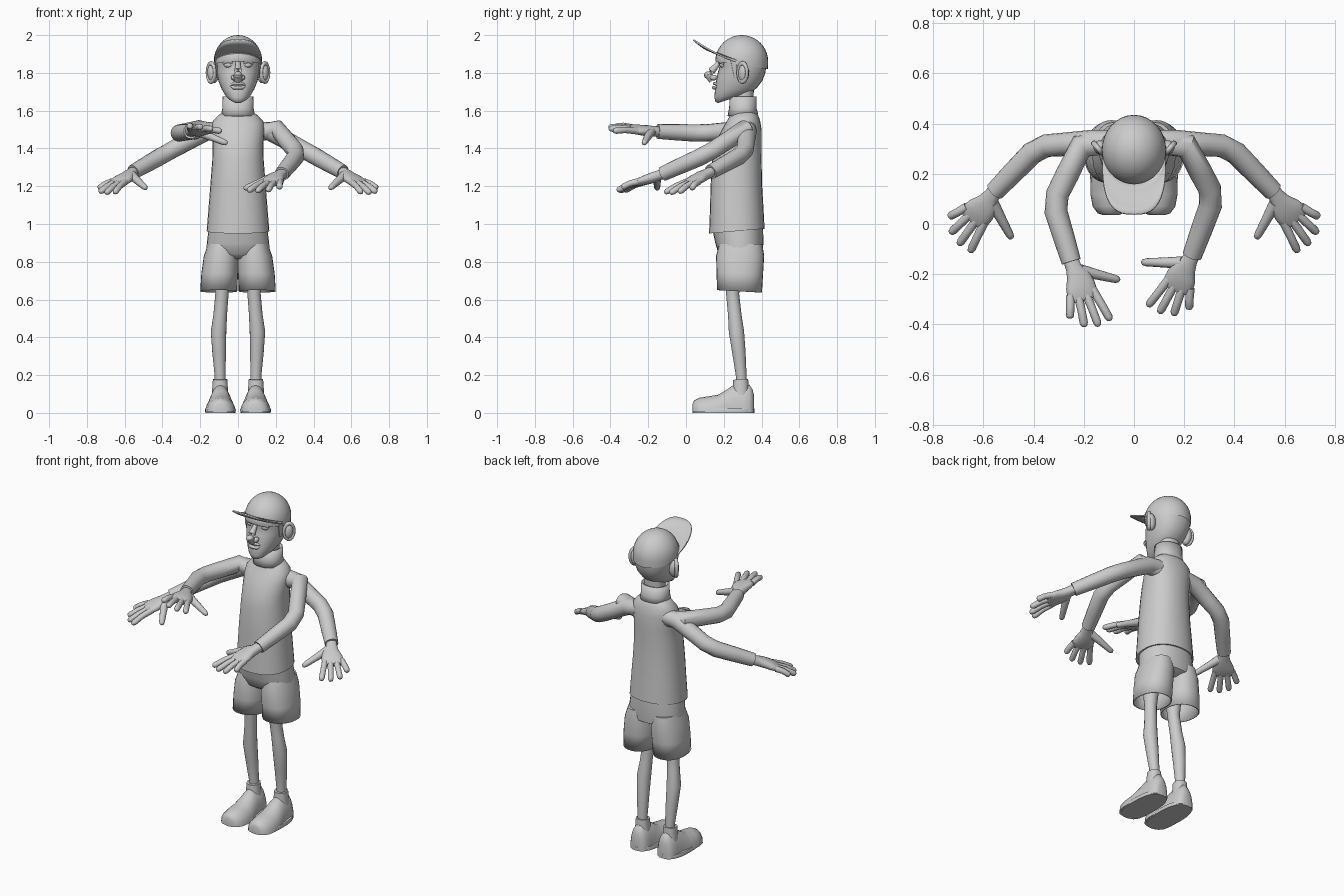
import bpy, bmesh, math
from mathutils import Vector as V

if "Cube" in bpy.data.objects:
    bpy.data.objects.remove(bpy.data.objects["Cube"])


def finish(ob, thick=0, angle=50):
    bpy.ops.object.select_all(action='DESELECT')
    ob.select_set(True)
    bpy.context.view_layer.objects.active = ob
    bpy.ops.object.shade_smooth_by_angle(angle=math.radians(angle))
    if thick:
        m = ob.modifiers.new("thickness", 'SOLIDIFY')
        m.thickness = thick
    return ob


def loft(name, rings, caps=(True, True), closed=True, thick=0, angle=50):
    bm = bmesh.new()
    rows = [[bm.verts.new(p) for p in r] for r in rings]
    n = len(rows[0])
    for a, b in zip(rows, rows[1:]):
        for i in range(n if closed else n - 1):
            j = (i + 1) % n
            bm.faces.new((a[i], a[j], b[j], b[i]))
    if closed and caps[0]:
        bm.faces.new(rows[0][::-1])
    if closed and caps[1]:
        bm.faces.new(rows[-1])
    bmesh.ops.recalc_face_normals(bm, faces=bm.faces)
    me = bpy.data.meshes.new(name)
    bm.to_mesh(me)
    bm.free()
    ob = bpy.data.objects.new(name, me)
    bpy.context.collection.objects.link(ob)
    return finish(ob, thick, angle)


def spow(v, p):
    return math.copysign(abs(v) ** p, v)


# horizontal oval ring: z front, z back, y front, y back, half width, centre x
def oval(zf, zb, y0, y1, hw, cx=0, p=0.9, n=28):
    pts = []
    for i in range(n):
        t = 2 * math.pi * i / n
        c, s = spow(math.cos(t), p), spow(math.sin(t), p)
        pts.append(V((cx + hw * c, (y0 + y1) / 2 + (y1 - y0) / 2 * s, (zf + zb) / 2 + (zb - zf) / 2 * s)))
    return pts


def tube(name, path, radii, n=16, caps=(True, True)):
    path = [V(p) for p in path]
    rings = []
    for i, p in enumerate(path):
        t = (path[min(i + 1, len(path) - 1)] - path[max(i - 1, 0)]).normalized()
        ref = V((0, 0, 1)) if abs(t.z) < 0.85 else V((0, 1, 0))
        a = t.cross(ref).normalized()
        b = a.cross(t)
        rings.append([p + (a * math.cos(k * 2 * math.pi / n) + b * math.sin(k * 2 * math.pi / n)) * radii[i]
                      for k in range(n)])
    return loft(name, rings, caps)


def ball(name, loc, scale, rot=(0, 0, 0)):
    bpy.ops.mesh.primitive_uv_sphere_add(segments=24, ring_count=14, radius=1, location=loc, rotation=rot)
    ob = bpy.context.object
    ob.name = name
    ob.scale = scale
    return finish(ob)


# arm with sleeve, palm, four fingers and thumb
def arm(name, s, root, shoulder, elbow, wrist, aim, roll=0.0):
    root, shoulder, elbow, wrist, aim = map(V, (root, shoulder, elbow, wrist, aim))
    path = [root, shoulder, shoulder.lerp(elbow, .5), elbow.lerp(shoulder, .15), elbow.lerp(wrist, .15),
            elbow.lerp(wrist, .6), wrist]
    tube(name + "_sleeve", path, [.045, .05, .047, .046, .046, .043, .039])
    f = (aim - wrist).normalized()
    l = (V((f.y, -f.x, 0)).normalized() * s - V((0, 0, roll))).normalized()
    nrm = l.cross(f)
    if nrm.z < 0:
        nrm = -nrm

    def at(u, v, w=0):
        return wrist + f * u + l * v + nrm * w
    rings = []
    for u, v, hw, th in ((-.02, 0, .03, .027), (.025, .002, .032, .027), (.06, .01, .047, .028), (.1, .006, .06, .025),
                         (.14, .004, .063, .021), (.162, .006, .052, .013)):
        rings.append([at(u, v + hw * spow(math.cos(k * math.pi / 8), .8), th * spow(math.sin(k * math.pi / 8), .9))
                      for k in range(16)])
    loft(name + "_palm", rings)
    tips = ((.215, -.074), (.265, -.027), (.28, .0285), (.272, .082))
    for i, (u, v) in enumerate(tips):
        b = at(.13, -.045 + .031 * i)
        e = at(u, v, -.004)
        tube(name + "_finger", [b, b.lerp(e, .5) + nrm * .005, b.lerp(e, .88), b.lerp(e, .97), e],
             [.018, .0165, .0165, .012, .005], 12)
    b, e = at(.045, .025), at(.125, .174, -.042)
    tube(name + "_thumb", [b, b.lerp(e, .45), b.lerp(e, .88), b.lerp(e, .97), e], [.025, .02, .016, .012, .005], 12)


for s in (1, -1):
    arm("outer_arm", s, (s * .08, .33, 1.5), (s * .17, .325, 1.49), (s * .38, .31, 1.375),
        (s * .555, .13, 1.275), (s * .725, -.07, 1.165))
arm("inner_right_arm", 1, (.09, .325, 1.48), (.21, .31, 1.5), (.318, .11, 1.37), (.232, -.125, 1.265), (.13, -.36, 1.18))
arm("inner_left_arm", -1, (-.09, .325, 1.48), (-.21, .31, 1.5), (-.322, .085, 1.48), (-.25, -.15, 1.49),
    (-.165, -.42, 1.515), .2)

# shirt and collar
loft("shirt", [oval(*r) for r in (
    (.95, .975, .122, .416, .166), (1.08, 1.09, .127, .41, .156), (1.2, 1.2, .13, .403, .147),
    (1.34, 1.34, .138, .4, .136), (1.42, 1.42, .153, .401, .134), (1.49, 1.5, .185, .4, .14),
    (1.535, 1.55, .21, .392, .135), (1.565, 1.575, .228, .382, .11), (1.59, 1.6, .238, .368, .08))])
loft("collar", [oval(1.57, 1.58, .228, .375, .082), oval(1.61, 1.61, .236, .366, .075),
                oval(1.675, 1.675, .24, .365, .073)], (False, False), thick=-.008)
loft("neck", [oval(1.57, 1.57, .25, .355, .06), oval(1.74, 1.74, .25, .36, .06)])

# shorts
loft("shorts_seat", [oval(*r) for r in (
    (.815, .815, .21, .36, .09), (.84, .84, .172, .405, .168), (.9, .9, .155, .41, .165), (.97, .985, .14, .408, .155))])
for s in (1, -1):
    loft("shorts_leg", [oval(*r, cx=s * c) for r, c in (
        ((.65, .637, .17, .396, .092), .102), ((.74, .735, .168, .402, .091), .097),
        ((.83, .83, .165, .408, .086), .089), ((.89, .89, .18, .4, .07), .085))], (False, True), thick=-.006)
    # leg, sock and shoe
    tube("leg", [(s * .082, .247, .78), (s * .085, .247, .63), (s * .094, .258, .52), (s * .103, .267, .43),
                 (s * .1, .28, .32), (s * .095, .292, .2), (s * .095, .292, .1)],
         [.05, .035, .036, .041, .036, .029, .028], 18)
    loft("sock", [oval(.08, .08, .245, .335, .045, s * .095), oval(.175, .18, .25, .329, .038, s * .095)])
    rings = []
    for y, w, h in ((.035, .03, .045), (.043, .052, .062), (.07, .072, .076), (.12, .081, .084), (.17, .08, .092),
                    (.21, .072, .115), (.25, .064, .143), (.3, .06, .14), (.335, .056, .145), (.352, .044, .12),
                    (.36, .025, .09)):
        rings.append([V((s * (.093 + w * math.cos(t)), y, .004 + h * max(0, math.sin(t))))
                      for t in (k * math.pi / 10 for k in range(20))])
    loft("shoe", rings)
    loft("sole", [oval(z, z, .035, .362, w, s * .093, .8) for z, w in ((0, .079), (.018, .082), (.022, .079))])

# head
loft("head", [oval(*r) for r in (
    (1.64, 1.66, .17, .23, .025), (1.648, 1.675, .156, .28, .045), (1.67, 1.69, .15, .335, .066),
    (1.705, 1.72, .153, .375, .086), (1.75, 1.76, .158, .405, .103), (1.8, 1.8, .168, .42, .114),
    (1.835, 1.835, .178, .425, .119), (1.86, 1.86, .17, .428, .122), (1.9, 1.9, .178, .42, .118))])
tube("nose", [(0, .18, 1.865), (0, .163, 1.84), (0, .135, 1.81), (0, .118, 1.79), (0, .14, 1.76)],
     [.012, .014, .021, .024, .02], 14)
ball("nose_tip", (0, .118, 1.788), (.022, .023, .02))
for s in (1, -1):
    ball("nostril", (s * .022, .147, 1.775), (.015, .02, .015))
    ball("eye", (s * .048, .2, 1.842), (.026, .022, .017))
    tube("eyelid", [(s * .022, .184, 1.845), (s * .035, .175, 1.858), (s * .06, .18, 1.859), (s * .08, .2, 1.847)],
         [.004, .007, .007, .004], 10)
    ball("ear", (s * .132, .305, 1.797), (.03, .028, .052), (0, s * .12, s * .45))
    bpy.ops.mesh.primitive_torus_add(major_radius=.042, minor_radius=.011, major_segments=24, minor_segments=10,
                                     location=(s * .142, .3, 1.802), rotation=(0, math.pi / 2, -s * .7))
    rim = bpy.context.object
    rim.name = "ear_rim"
    rim.scale = (1.15, .72, 1)
    finish(rim)
    loft("sideburn", [oval(z, z, y, .27, .006, s * x) for z, y, x in ((1.775, .255, .107), (1.87, .235, .117))])
for name, z, y, r in (("upper_lip", 1.744, .15, .008), ("lower_lip", 1.722, .148, .01)):
    tube(name, [(-.043, .172, 1.734), (-.022, y + .005, z), (0, y, z), (.022, y + .005, z), (.043, .172, 1.734)],
         [.003, r, r, r, .003], 12)

# cap dome and brim
dome = []
for i in range(12):
    a = math.radians(-8 + 97.5 * i / 11)
    c, z = math.cos(a), 1.86 + .14 * math.sin(a)
    dome.append(oval(z + (.02 if i == 0 else 0), z - (.02 if i == 0 else 0), .295 - .14 * c, .295 + .14 * c, .128 * c,
                     p=1, n=32))
loft("cap_dome", dome, (False, True))
brim = [[] for _ in range(6)]
for i in range(25):
    a = math.radians(-88 + 176 * i / 24)
    c, sn = math.cos(a), math.sin(a)
    inner = V((.127 * sn, .295 - .135 * c, 1.858 + .052 * c))
    outer = V((.127 * spow(sn, .7), .29 - .248 * c ** .65, 1.86 + .118 * c ** .9))
    for k in range(6):
        brim[k].append(inner.lerp(outer, k / 5) - V((0, 0, .012 * math.sin(k / 5 * math.pi) * c)))
loft("cap_brim", brim, closed=False, thick=.008)
